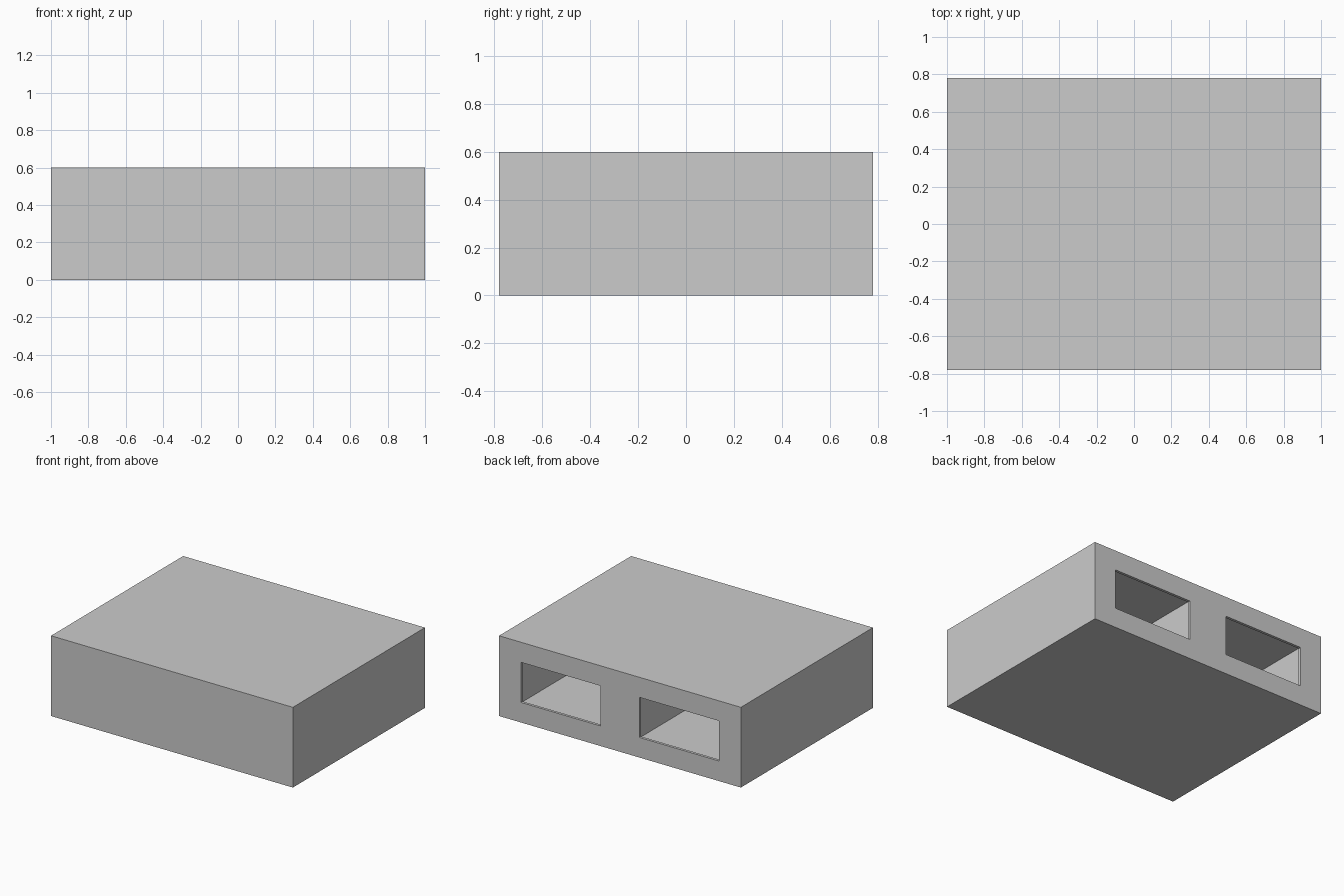
import bpy

if "Cube" in bpy.data.objects:
    bpy.data.objects.remove(bpy.data.objects["Cube"])

WIDTH, DEPTH, HEIGHT = 2.0, 1.56, 0.6


def box(name, lo, hi):
    """Add an axis-aligned box between two corners."""
    centre = [(a + b) / 2 for a, b in zip(lo, hi)]
    bpy.ops.mesh.primitive_cube_add(size=1, location=centre)
    ob = bpy.context.object
    ob.name = name
    ob.scale = [b - a for a, b in zip(lo, hi)]
    bpy.ops.object.transform_apply(location=True, rotation=True, scale=True)
    return ob


def cut(target, cutter):
    """Subtract a hidden cutter box from the target."""
    cutter.hide_render = True
    cutter.hide_viewport = False
    cutter.display_type = 'WIRE'
    mod = target.modifiers.new(cutter.name, 'BOOLEAN')
    mod.operation = 'DIFFERENCE'
    mod.solver = 'EXACT'
    mod.object = cutter
    bpy.context.view_layer.objects.active = target
    bpy.ops.object.modifier_apply(modifier=mod.name)
    bpy.data.objects.remove(cutter, do_unlink=True)


# Main block
block = box("block", (-WIDTH / 2, -DEPTH / 2, 0), (WIDTH / 2, DEPTH / 2, HEIGHT))

# Two deep compartments in the back, each behind a thin lip
LIP = 0.02
for x0, x1 in ((-0.82, -0.16), (0.16, 0.82)):
    cut(block, box("compartment", (x0 - LIP, -0.60, 0.15 - LIP),
                   (x1 + LIP, DEPTH / 2 - LIP, 0.45 + LIP)))
    cut(block, box("opening", (x0, 0.5, 0.15), (x1, DEPTH / 2 + 0.1, 0.45)))
